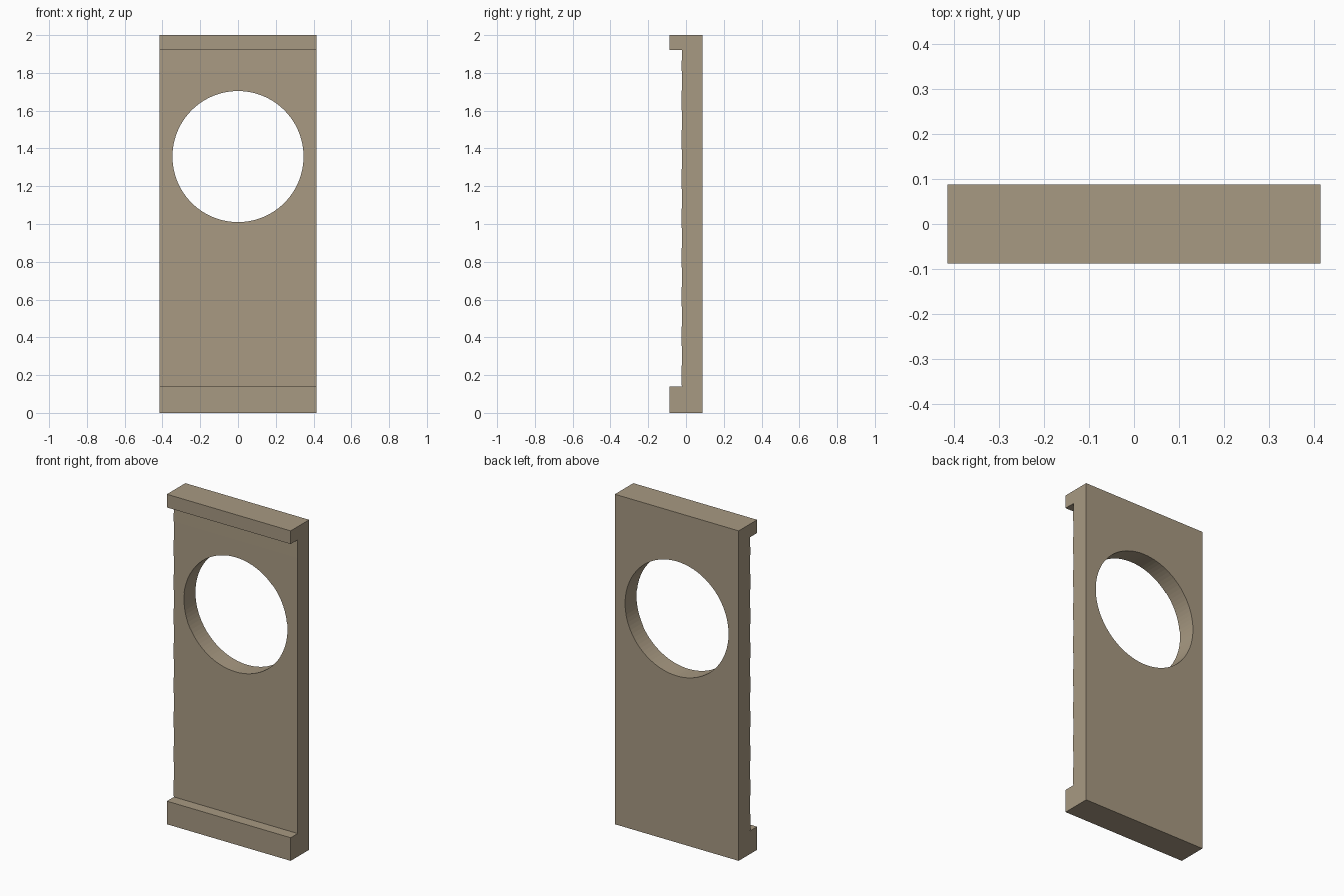
import bpy, bmesh, math

cube = bpy.data.objects.get("Cube")
if cube:
    bpy.data.objects.remove(cube, do_unlink=True)

# Single stone colour
stone = bpy.data.materials.new("warm_beige")
stone.use_nodes = True
colour = (0.39, 0.32, 0.223, 1)
stone.diffuse_color = colour
stone.node_tree.nodes["Principled BSDF"].inputs["Base Color"].default_value = colour

HALF_W, FRONT, FACE, BACK = 0.415, -0.088, -0.021, 0.088
SILL, LINTEL, HEIGHT = 0.14, 1.92, 2.0
BOARD, STEP = 0.208, 0.003


def side_profile():
    """Side outline: thick sill and lintel joined by fine lapped boards."""
    pts = [(BACK, 0), (FRONT, 0), (FRONT, SILL), (FACE, SILL)]
    z = SILL + 0.006
    while z < LINTEL:
        top = min(z + BOARD, LINTEL)
        pts += [(FACE, z), (FACE - STEP, z), (FACE, top)]
        z += BOARD
    pts += [(FRONT, LINTEL), (FRONT, HEIGHT), (BACK, HEIGHT)]
    return [p for i, p in enumerate(pts) if i == 0 or p != pts[i - 1]]


# Panel: side outline extruded across the width
bm = bmesh.new()
outline = bm.faces.new([bm.verts.new((-HALF_W, y, z)) for y, z in side_profile()])
ext = bmesh.ops.extrude_face_region(bm, geom=[outline])
moved = [v for v in ext["geom"] if isinstance(v, bmesh.types.BMVert)]
bmesh.ops.translate(bm, verts=moved, vec=(2 * HALF_W, 0, 0))
bmesh.ops.recalc_face_normals(bm, faces=bm.faces)
mesh = bpy.data.meshes.new("wall_panel")
bm.to_mesh(mesh)
bm.free()
mesh.materials.append(stone)
panel = bpy.data.objects.new("wall_panel", mesh)
bpy.context.collection.objects.link(panel)

# Round opening cut straight through
bpy.ops.mesh.primitive_cylinder_add(vertices=96, radius=0.347, depth=0.6,
                                    location=(0, 0, 1.357),
                                    rotation=(math.pi / 2, 0, 0))
cutter = bpy.context.object
cutter.name = "opening_cutter"
cutter.data.materials.append(stone)
cutter.hide_render = True
cut = panel.modifiers.new("round_opening", 'BOOLEAN')
cut.operation = 'DIFFERENCE'
cut.solver = 'EXACT'
cut.object = cutter

# Bake the cut and drop the helper
bpy.ops.object.select_all(action='DESELECT')
panel.select_set(True)
bpy.context.view_layer.objects.active = panel
bpy.ops.object.modifier_apply(modifier=cut.name)
bpy.data.objects.remove(cutter, do_unlink=True)
